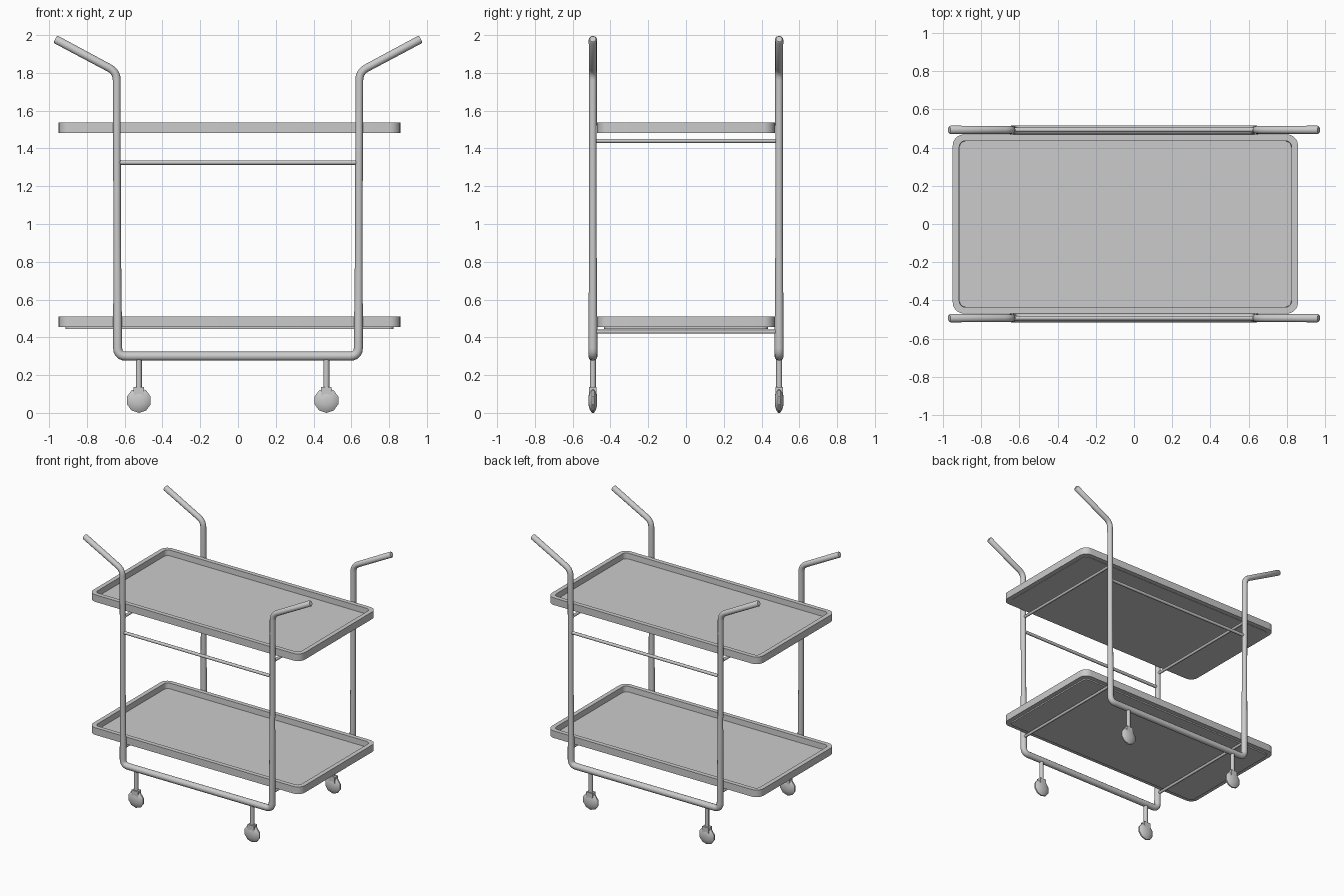
import bpy, bmesh, math
from mathutils import Vector, Matrix

if "Cube" in bpy.data.objects:
    bpy.data.objects.remove(bpy.data.objects["Cube"])

FY = 0.493          # side frame offset in y


def finish(name, bm, angle=40):
    bmesh.ops.recalc_face_normals(bm, faces=bm.faces)
    me = bpy.data.meshes.new(name)
    bm.to_mesh(me)
    bm.free()
    ob = bpy.data.objects.new(name, me)
    bpy.context.collection.objects.link(ob)
    smooth(ob, angle)
    return ob


def smooth(ob, angle=40):
    bpy.ops.object.select_all(action='DESELECT')
    ob.select_set(True)
    bpy.context.view_layer.objects.active = ob
    bpy.ops.object.shade_smooth_by_angle(angle=math.radians(angle))


def fillet(pts, r, n=5):
    """Round the inner corners of a path; each point is (position, radius)."""
    out = [pts[0]]
    for i in range(1, len(pts) - 1):
        (a, _), (p, rad), (b, _) = pts[i - 1], pts[i], pts[i + 1]
        p0 = p + (a - p).normalized() * r
        p1 = p + (b - p).normalized() * r
        for k in range(n + 1):
            t = k / n
            out.append((p0 * (1 - t) ** 2 + p * 2 * t * (1 - t) + p1 * t * t, rad))
    return out + [pts[-1]]


def tube(name, pts, sides_res=4):
    cu = bpy.data.curves.new(name, 'CURVE')
    cu.dimensions = '3D'
    cu.bevel_depth = 1.0
    cu.bevel_resolution = sides_res
    cu.use_fill_caps = True
    sp = cu.splines.new('POLY')
    sp.points.add(len(pts) - 1)
    for q, (p, r) in zip(sp.points, pts):
        q.co = (*p, 1)
        q.radius = r
    ob = bpy.data.objects.new(name, cu)
    bpy.context.collection.objects.link(ob)
    bpy.ops.object.select_all(action='DESELECT')
    ob.select_set(True)
    bpy.context.view_layer.objects.active = ob
    bpy.ops.object.convert(target='MESH')
    smooth(bpy.context.object, 50)


def rounded_loop(bm, inset, z):
    hx, hy, r = 0.905 - inset, 0.47 - inset, 0.06 - inset * 0.8
    vs = []
    for q, (sx, sy) in enumerate([(1, 1), (-1, 1), (-1, -1), (1, -1)]):
        for k in range(6):
            a = math.radians(90 * q + 18 * k)
            vs.append(bm.verts.new((-0.045 + sx * (hx - r) + r * math.cos(a),
                                    sy * (hy - r) + r * math.sin(a), z)))
    return vs


def tray(name, z, h, step):
    bm = bmesh.new()
    prof = [(0.036, z - step), (0.036, z), (0, z), (0, z + h),
            (0.034, z + h), (0.036, z + 0.012)]
    loops = [rounded_loop(bm, *p) for p in prof]
    for a, b in zip(loops, loops[1:]):
        for i in range(len(a)):
            j = (i + 1) % len(a)
            bm.faces.new((a[i], a[j], b[j], b[i]))
    bm.faces.new(loops[0])
    bm.faces.new(loops[-1])
    finish(name, bm, 30)


def caster(name, x, y):
    # lens shaped wheel
    bm = bmesh.new()
    prof = [(0.025, -0.023), (0.052, -0.015), (0.066, -0.005),
            (0.066, 0.005), (0.052, 0.015), (0.025, 0.023)]
    n = 10
    rings = [[bm.verts.new((x + r * math.sin(2 * math.pi * i / n), y + w,
                            0.066 - r * math.cos(2 * math.pi * i / n)))
              for i in range(n)] for r, w in prof]
    for a, b in zip(rings, rings[1:]):
        for i in range(n):
            j = (i + 1) % n
            bm.faces.new((a[i], a[j], b[j], b[i]))
    bm.faces.new(rings[0])
    bm.faces.new(rings[-1])
    finish(name + "_wheel", bm, 30)
    # housing block
    bm = bmesh.new()
    bmesh.ops.create_cube(bm, size=1, matrix=Matrix.Translation((x, y, 0.114))
                          @ Matrix.Diagonal((0.055, 0.04, 0.046, 1)))
    finish(name + "_housing", bm)
    # stem
    tube(name + "_stem", [(Vector((x, y, 0.13)), 0.016), (Vector((x, y, 0.29)), 0.016)], 2)


# trays
tray("upper_tray", 1.483, 0.055, 0.002)
tray("lower_tray", 0.455, 0.055, 0.010)

for side, y in (("front", -FY), ("back", FY)):
    # bent side frame with handles
    half = [((-0.968, 1.979), 0.016), ((-0.962, 1.976), 0.022),
            ((-0.642, 1.805), 0.021), ((-0.64, 1.0), 0.0195), ((-0.637, 0.30), 0.024)]
    path = half + [((-p[0], p[1]), r) for p, r in reversed(half)]
    path = [(Vector((p[0], y, p[1])), r) for p, r in path]
    tube(side + "_frame", path[:1] + fillet(path[1:-1], 0.045) + path[-1:])
    # side rail
    tube(side + "_rail", [(Vector((s * 0.64, y, 1.325)), 0.012) for s in (-1, 1)], 2)
    for end, x in (("left", -0.525), ("right", 0.468)):
        caster(f"{side}_{end}_caster", x, y)

# cross rods under the trays
for end, x in (("left", -0.64), ("right", 0.64)):
    for level, z in (("upper", 1.44), ("lower", 0.43)):
        tube(f"{level}_{end}_rod", [(Vector((x, s * FY, z)), 0.011) for s in (-1, 1)], 2)
